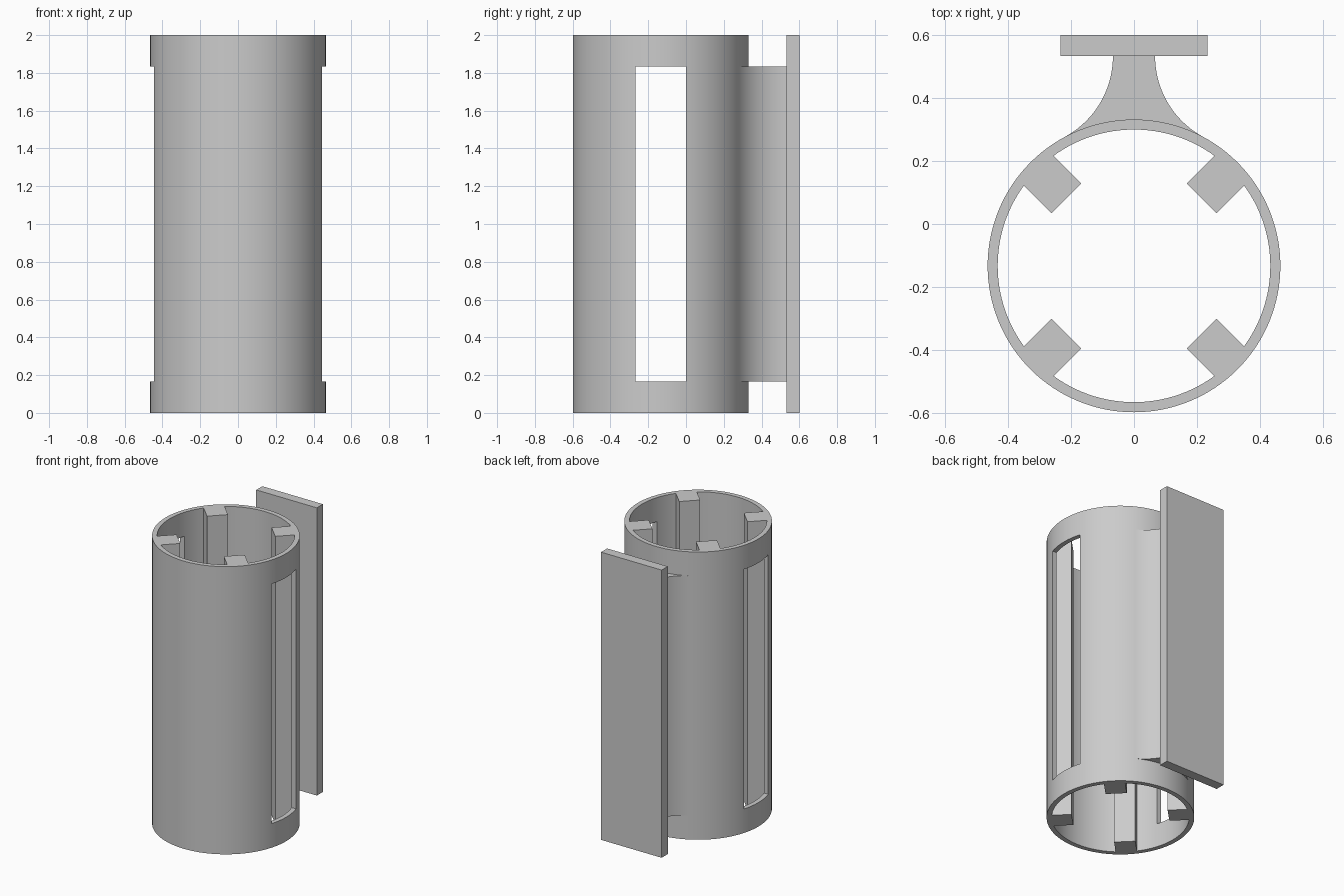
import bpy, bmesh, math
from mathutils import Matrix, Vector

old = bpy.data.objects.get("Cube")
if old:
    bpy.data.objects.remove(old, do_unlink=True)

HEIGHT = 2.0
AXIS_Y = -0.133          # centre line of the tube
R_OUT, R_IN = 0.465, 0.433
WINDOW = (0.167, 1.833)  # bottom and top of the side windows and the neck
PLATE_Y = 0.533
NECK_HALF = 0.067

grey = bpy.data.materials.new("plain grey")
grey.use_nodes = True
colour = (0.6, 0.6, 0.6, 1)
grey.diffuse_color = colour
grey.node_tree.nodes["Principled BSDF"].inputs["Base Color"].default_value = colour


def prism(name, outline, z0, z1):
    """Extrude a counter-clockwise outline from z0 to z1."""
    bm = bmesh.new()
    base = bm.faces.new([bm.verts.new((x, y, z0)) for x, y in outline])
    top = bmesh.ops.extrude_face_region(bm, geom=[base])["geom"]
    verts = [v for v in top if isinstance(v, bmesh.types.BMVert)]
    bmesh.ops.translate(bm, verts=verts, vec=(0, 0, z1 - z0))
    bmesh.ops.recalc_face_normals(bm, faces=bm.faces)
    mesh = bpy.data.meshes.new(name)
    bm.to_mesh(mesh)
    bm.free()
    mesh.materials.append(grey)
    obj = bpy.data.objects.new(name, mesh)
    bpy.context.collection.objects.link(obj)
    return obj


def arc(cx, cy, r, start, end, steps):
    angles = [start + (end - start) * i / steps for i in range(steps + 1)]
    return [(cx + r * math.cos(a), cy + r * math.sin(a)) for a in angles]


def box(x0, x1, y0, y1):
    return [(x0, y0), (x1, y0), (x1, y1), (x0, y1)]


def combine(target, other, operation):
    """Apply a boolean and remove the helper."""
    mod = target.modifiers.new(operation.lower(), 'BOOLEAN')
    mod.operation, mod.object, mod.solver = operation, other, 'EXACT'
    bpy.context.view_layer.objects.active = target
    bpy.ops.object.modifier_apply(modifier=mod.name)
    bpy.data.objects.remove(other, do_unlink=True)


def smooth(obj):
    bpy.ops.object.select_all(action='DESELECT')
    obj.select_set(True)
    bpy.context.view_layer.objects.active = obj
    bpy.ops.object.shade_smooth_by_angle(angle=math.radians(25))


# Hollow tube
tube = prism("tube", arc(0, AXIS_Y, R_OUT, 0, math.tau, 128)[:-1], 0, HEIGHT)
bore = prism("bore_cutter", arc(0, AXIS_Y, R_IN, 0, math.tau, 128)[:-1], -0.1, HEIGHT + 0.1)
combine(tube, bore, 'DIFFERENCE')

# Windows through both sides
window = prism("window_cutter", box(-1, 1, AXIS_Y - 0.134, AXIS_Y + 0.134), *WINDOW)
combine(tube, window, 'DIFFERENCE')

# Four square ribs along the bore
for i in range(4):
    rib = prism("rib", box(0.304, 0.45, -0.067, 0.067), 0, HEIGHT)
    turn = Matrix.Rotation(math.radians(45 + 90 * i), 4, 'Z')
    rib.data.transform(Matrix.Translation(Vector((0, AXIS_Y, 0))) @ turn)
    combine(tube, rib, 'UNION')
smooth(tube)

# Neck: fillet arcs that leave the tube tangentially and meet the plate squarely
rise = PLATE_Y - AXIS_Y
fillet = (NECK_HALF ** 2 + rise ** 2 - R_OUT ** 2) / (2 * (R_OUT - NECK_HALF))
tangent = math.atan2(rise, NECK_HALF + fillet)
right = arc(NECK_HALF + fillet, PLATE_Y, fillet, math.pi + tangent, math.pi, 24)
left = [(-x, y) for x, y in reversed(right)]
inside = arc(0, AXIS_Y, R_OUT - 0.012, math.pi - tangent, tangent, 24)
neck = prism("neck", right + left + inside, *WINDOW)
smooth(neck)

# Flat mounting plate
prism("mounting_plate", box(-0.233, 0.233, PLATE_Y, 0.6), 0, HEIGHT)
